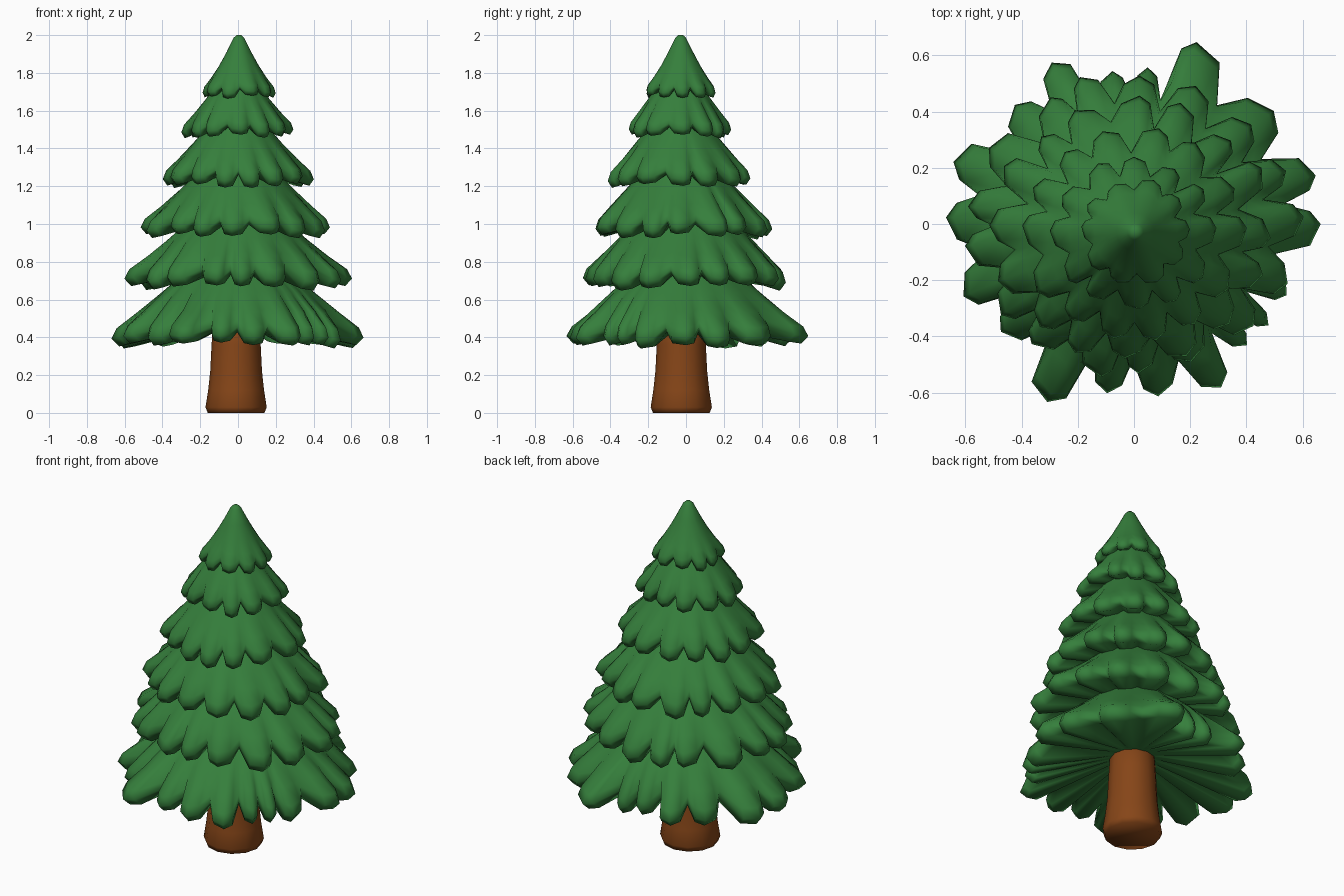
import bpy, bmesh, math, random
from mathutils import Vector

random.seed(11)
cube = bpy.data.objects.get("Cube")
if cube:
    bpy.data.objects.remove(cube, do_unlink=True)


def material(name, colour):
    m = bpy.data.materials.new(name)
    m.use_nodes = True
    m.diffuse_color = colour
    bsdf = next(n for n in m.node_tree.nodes if n.type == 'BSDF_PRINCIPLED')
    bsdf.inputs["Base Color"].default_value = colour
    bsdf.inputs["Roughness"].default_value = 0.9
    return m


green = material("needle green", (0.036, 0.212, 0.045, 1))
brown = material("bark brown", (0.238, 0.06, 0.009, 1))


def skin(name, rings, mat):
    """Bridge closed rings of points, cap both ends and shade smooth."""
    bm = bmesh.new()
    rows = [[bm.verts.new(p) for p in ring] for ring in rings]
    n = len(rows[0])
    for a, b in zip(rows, rows[1:]):
        for i in range(n):
            j = (i + 1) % n
            bm.faces.new((a[i], a[j], b[j], b[i]))
    bm.faces.new(rows[0])
    bm.faces.new(rows[-1])
    bmesh.ops.recalc_face_normals(bm, faces=bm.faces[:])
    for face in bm.faces:
        face.smooth = True
    mesh = bpy.data.meshes.new(name)
    bm.to_mesh(mesh)
    bm.free()
    obj = bpy.data.objects.new(name, mesh)
    bpy.context.collection.objects.link(obj)
    mesh.materials.append(mat)
    return obj


def even_lobes(count, rx, ry):
    """Slightly irregular branch tips as (angle, radius) around an oval."""
    lobes = []
    for i in range(count):
        ang = (i + random.uniform(-0.2, 0.2)) * 360 / count
        oval = ry + (rx - ry) * math.cos(math.radians(ang)) ** 2
        lobes.append((ang, oval * random.uniform(0.94, 1.02)))
    return lobes


def branch_tier(name, lobes, centre, z_tip, z_top, r_top, thick, bow):
    """Drooping skirt of blunt, rounded branches with notches between them."""
    radius = max(r for _, r in lobes)
    rim = []                      # angle, radius, droop (1 at tip, 0 at notch)
    for k, (ang, r) in enumerate(lobes):
        nxt, nr = lobes[(k + 1) % len(lobes)]
        gap = (nxt - ang) % 360
        prev_gap = (ang - lobes[k - 1][0]) % 360
        lift = random.uniform(-0.25, 0.2)
        rim += [(ang - 0.28 * prev_gap, r * 0.95, 0.85 + lift),
                (ang, r, 1 + lift),
                (ang + 0.28 * gap, r * 0.945, 0.85 + lift),
                (ang + 0.5 * gap, min(r, nr) * random.uniform(0.76, 0.84), 0)]

    def ring(f):
        pts = []
        for ang, r, droop in rim:
            rr, z = f(r, droop)
            a = math.radians(ang)
            pts.append(Vector((centre[0] + rr * math.cos(a),
                               centre[1] + rr * math.sin(a), z)))
        return pts

    def upper(t):
        def f(r, droop):
            s = t ** 2            # the notches fade out towards the trunk
            edge = radius * 0.92 * (1 - s) + r * s
            rr = r_top + (edge - r_top) * t
            z = z_top + (z_tip + thick - z_top) * t
            z += (1 - droop) * thick * 0.65 * s
            return rr, z - bow * math.sin(math.pi * t)
        return f

    def lip(r, droop):
        return r, z_tip + thick * (0.55 + (1 - droop) * 0.8)

    def lower(r, droop):
        return r * 0.94, z_tip + thick * (1 - droop) * 0.95

    rings = [ring(lambda r, d: (r_top * 0.45, z_top + r_top * 0.5))]
    rings += [ring(upper(t)) for t in (0, 0.25, 0.5, 0.75, 0.95)]
    rings += [ring(lip), ring(lower),
              ring(lambda r, d: (radius * 0.16, z_tip + thick * 1.5))]
    return skin(name, rings, green)


# Lowest branches: large, unevenly spread tips
bottom = [(0, .665), (15, .67), (39, .64), (71, .685), (85, .56), (98, .55),
          (117, .645), (135, .60), (161, .68), (178, .67), (203, .66),
          (219, .61), (244, .705), (261, .61), (278, .62), (298, .66),
          (313, .59), (323, .60), (335, .60)]
branch_tier("branch_tier_1", bottom, (0, 0), 0.355, 0.84, 0.17, 0.075, 0.003)

# Middle tiers: lobes, x radius, y radius, centre y, tip z, top z, top r, thick
tiers = [(17, .61, .55, -.005, .66, 1.11, .16, .075),
         (16, .515, .475, -.025, .93, 1.36, .13, .07),
         (14, .40, .385, -.035, 1.20, 1.60, .09, .064),
         (12, .295, .285, -.035, 1.46, 1.81, .06, .055)]
for i, (count, rx, ry, cy, z, top, r_top, thick) in enumerate(tiers):
    branch_tier(f"branch_tier_{i + 2}", even_lobes(count, rx, ry),
                (-0.003, cy), z, top, r_top, thick, 0.003)

# Treetop
branch_tier("treetop", even_lobes(10, 0.198, 0.194), (0.005, -0.028),
            1.67, 1.986, 0.028, 0.045, 0.015)

# Trunk: flared foot, round section
profile = [(0, .15), (.03, .162), (.12, .148), (.22, .137), (.36, .13),
           (.60, .115)]
sides = 12
trunk = [[Vector((-0.01 + r * math.cos(2 * math.pi * k / sides),
                  -0.025 + r * math.sin(2 * math.pi * k / sides), z))
          for k in range(sides)] for z, r in profile]
skin("trunk", trunk, brown)
